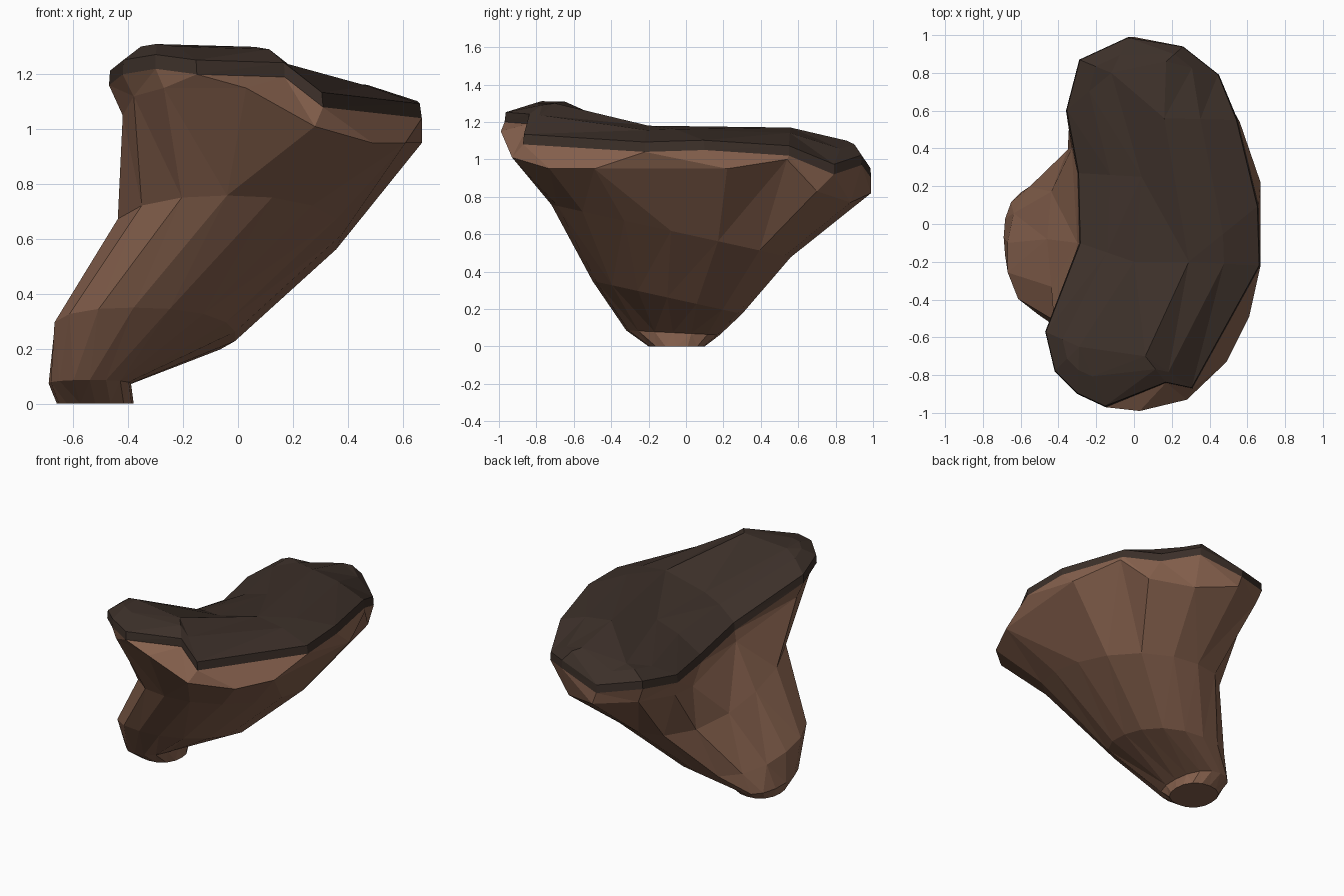
import bpy, bmesh
from math import cos, sin, radians
from mathutils import Vector as V

if "Cube" in bpy.data.objects:
    bpy.data.objects.remove(bpy.data.objects["Cube"])

N = 16


def material(name, color):
    m = bpy.data.materials.new(name)
    m.diffuse_color = (*color, 1)
    m.use_nodes = True
    m.node_tree.nodes["Principled BSDF"].inputs["Base Color"].default_value = m.diffuse_color
    return m


def loft(name, rings, mat, close_bottom=False, top=None):
    """Skin rings (listed bottom to top, counter-clockwise) and cap the ends."""
    bm = bmesh.new()
    loops = [[bm.verts.new(p) for p in r] for r in rings]
    for a, b in zip(loops, loops[1:]):
        for i in range(N):
            j = (i + 1) % N
            bm.faces.new((a[i], a[j], b[j], b[i]))
    if close_bottom:
        bm.faces.new(loops[0][::-1])
    if top:
        bm.faces.new([bm.verts.new(p) for p in top])
    bmesh.ops.remove_doubles(bm, verts=bm.verts[:], dist=0.001)
    bmesh.ops.triangulate(bm, faces=bm.faces[:])
    me = bpy.data.meshes.new(name)
    bm.to_mesh(me)
    bm.free()
    me.materials.append(mat)
    ob = bpy.data.objects.new(name, me)
    bpy.context.collection.objects.link(ob)
    return ob


def oval(cx, cy, rx, ry, z, slope=0.0, skew=0.0):
    """Rounded-box ring on a tilted plane, starting at the front."""
    pts = []
    for i in range(N):
        t = radians(-90 + i * 360 / N)
        c, s = cos(t), sin(t)
        k = (abs(c) ** 2.3 + abs(s) ** 2.3) ** (-1 / 2.3)
        x, y = cx + rx * c * k, cy + ry * s * k
        pts.append(V((x + skew * (y - cy), y, z - slope * y)))
    return pts


# kidney-shaped rim of the cap, counter-clockwise from the front
rim = [V(p) for p in (
    (-.15, -.97, 1.20), (.17, -.84, 1.19), (.31, -.87, 1.08), (.67, -.22, 1.04),
    (.66, .10, 1.05), (.55, .55, 1.02), (.45, .79, .92), (.26, .94, .97),
    (-.03, .99, .90), (-.29, .87, .95), (-.36, .60, .91), (-.30, .27, .90),
    (-.29, -.10, .97), (-.47, -.57, 1.16), (-.42, -.78, 1.20), (-.30, -.90, 1.22))]

# lower edge of the pale lip
lip = [V(p) for p in (
    (.03, -.99, 1.15), (.28, -.93, 1.01), (.49, -.73, .95), (.61, -.49, .95),
    (.67, .22, .95), (.56, .54, 1.0), (.47, .70, .83), (.25, .88, .77),
    (0, .99, .82), (-.25, .86, .85), (-.34, .60, .82), (-.33, .40, .80),
    (-.30, -.10, .90), (-.42, -.57, 1.05), (-.38, -.76, 1.12), (-.27, -.90, 1.15))]

# stem: small foot widening up to the lip
stem_mat = material("pale_brown", (.24, .12, .075))
loft("stem", [
    oval(-.52, -.05, .14, .15, 0),
    oval(-.54, -.07, .15, .25, .07, .05),
    oval(-.34, -.10, .33, .40, .24, .22, .10),
    oval(-.04, -.08, .42, .64, .60, .22),
    lip, rim], stem_mat, close_bottom=True)

# cap: thin dark edge, then slopes to a ridge on the top
A1, A2 = V((-.29, -.65, 1.31)), V((.06, -.70, 1.30))
B, C = V((.29, -.20, 1.18)), V((.16, .56, 1.17))
G, H = V((.17, .86, 1.10)), V((-.12, .80, 1.05))
D, E = V((.04, .25, 1.09)), V((.0, -.20, 1.11))
crest = [A1, A2, A2, B, B, C, G, G, H, H, H, D, E, A1, A1, A1]
edge = [p.lerp(c, .02) + V((0, 0, .05)) for p, c in zip(rim, crest)]
slope = [p.lerp(c, .5) + V((0, 0, .02)) for p, c in zip(edge, crest)]
cap_mat = material("dark_brown", (.045, .029, .022))
loft("cap", [rim, edge, slope, crest], cap_mat, top=[A1, A2, B, C, G, H, D, E])
